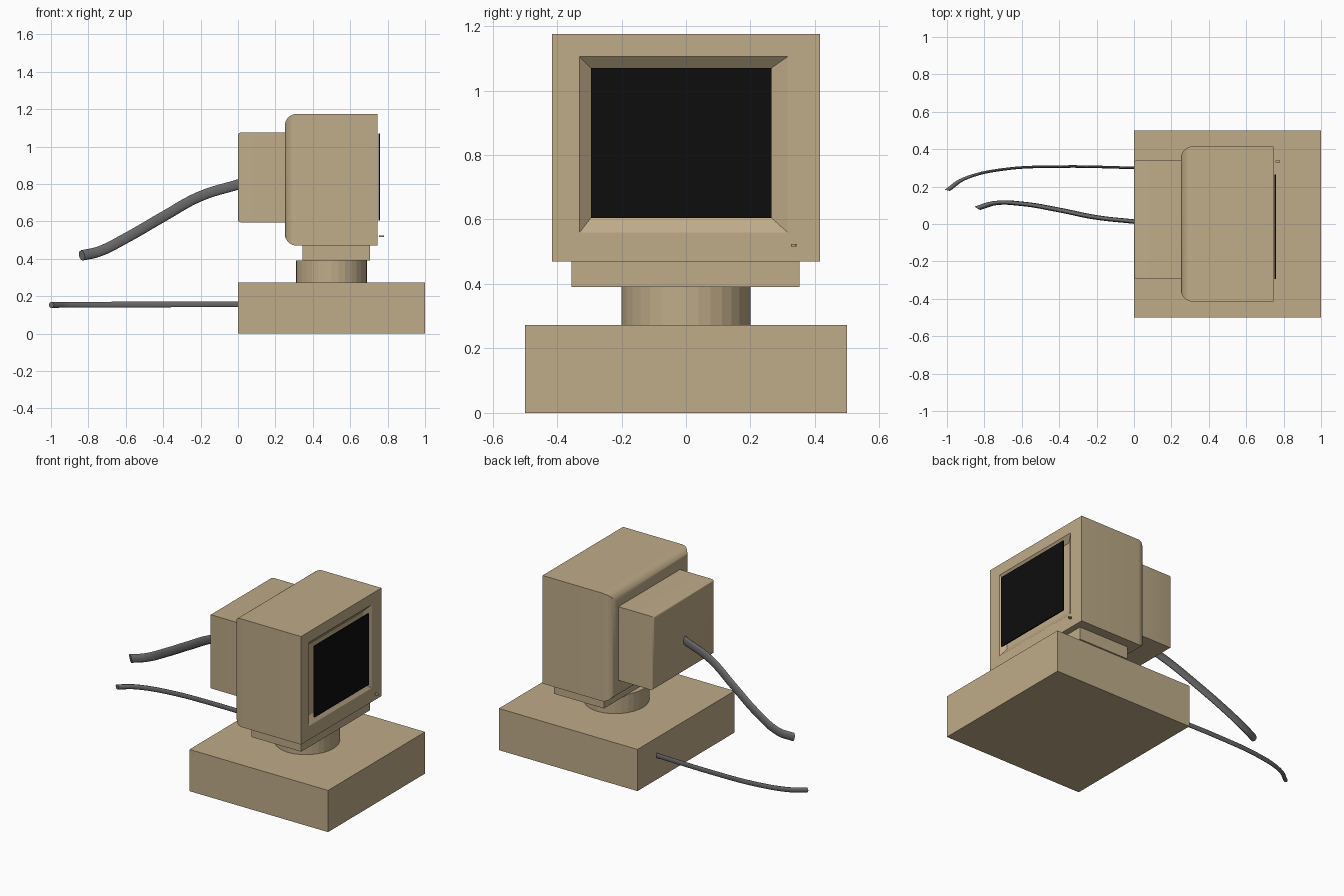
import bpy, bmesh
from mathutils import Vector

cube = bpy.data.objects.get("Cube")
if cube:
    bpy.data.objects.remove(cube, do_unlink=True)


def material(name, rgb):
    m = bpy.data.materials.new(name)
    m.use_nodes = True
    m.diffuse_color = (*rgb, 1)
    m.node_tree.nodes["Principled BSDF"].inputs["Base Color"].default_value = (*rgb, 1)
    return m


beige = material("beige plastic", (0.52, 0.41, 0.25))
black = material("black glass", (0.004, 0.004, 0.004))
grey = material("grey rubber", (0.14, 0.14, 0.14))


def finish(name, bm, mat):
    bmesh.ops.recalc_face_normals(bm, faces=bm.faces)
    mesh = bpy.data.meshes.new(name)
    bm.to_mesh(mesh)
    bm.free()
    ob = bpy.data.objects.new(name, mesh)
    ob.data.materials.append(mat)
    bpy.context.collection.objects.link(ob)
    return ob


def box_mesh(x, y, z, back_round=0, segments=1):
    """Box from ranges, optionally rounding the four edges of its -x face."""
    bm = bmesh.new()
    bmesh.ops.create_cube(bm, size=1)
    for v in bm.verts:
        v.co = [r[0] if c < 0 else r[1] for c, r in zip(v.co, (x, y, z))]
    if back_round:
        edges = [e for e in bm.edges if all(abs(v.co.x - x[0]) < 1e-5 for v in e.verts)]
        bmesh.ops.bevel(bm, geom=edges, offset=back_round, segments=segments,
                        profile=0.5, affect='EDGES')
    return bm


def box(name, x, y, z, mat=beige, **kw):
    return finish(name, box_mesh(x, y, z, **kw), mat)


def smooth(ob, angle=0.7):
    bpy.ops.object.select_all(action='DESELECT')
    ob.select_set(True)
    bpy.context.view_layer.objects.active = ob
    bpy.ops.object.shade_smooth_by_angle(angle=angle)


def cylinder(name, centre, radii, height, sides):
    bm = bmesh.new()
    bmesh.ops.create_cone(bm, cap_ends=True, segments=sides, radius1=1, radius2=1, depth=height)
    for v in bm.verts:
        v.co = Vector((v.co.x * radii[0], v.co.y * radii[1], v.co.z)) + Vector(centre)
    return finish(name, bm, beige)


# Computer case and swivel stand
box("computer_case", (0, 1), (-0.5, 0.5), (0, 0.272))
cylinder("swivel_stand", (0.5, 0, 0.331), (0.19, 0.2), 0.122, 32)
box("stand_plate", (0.345, 0.705), (-0.355, 0.352), (0.39, 0.48))

# Monitor shell with a sloped screen recess in its front
bm = box_mesh((0.25, 0.745), (-0.415, 0.415), (0.47, 1.175), back_round=0.065, segments=8)
bm.normal_update()
front = max(bm.faces, key=lambda f: f.calc_center_median().x)
recess = (((-0.33, 0.315), (0.56, 1.105), 0.745),
          ((-0.295, 0.265), (0.605, 1.07), 0.715))
for ys, zs, depth in recess:
    bmesh.ops.inset_region(bm, faces=[front], thickness=0.03)
    mid = front.calc_center_median()
    for v in front.verts:
        v.co = (depth, ys[v.co.y > mid.y], zs[v.co.z > mid.z])
smooth(finish("monitor_shell", bm, beige), 0.5)

smooth(box("monitor_back", (0, 0.26), (-0.295, 0.34), (0.595, 1.075),
           back_round=0.015, segments=3))
box("screen", (0.752, 0.76), (-0.295, 0.265), (0.605, 1.07), black)
cylinder("power_button", (0.768, 0.334, 0.52), (0.013, 0.009), 0.009, 16)


def cable(name, points, radius, flatten):
    """Round cable along a smooth path, narrowed in y by the object scale."""
    cu = bpy.data.curves.new(name, 'CURVE')
    cu.dimensions = '3D'
    cu.resolution_u = 6
    cu.bevel_depth = radius
    cu.bevel_resolution = 3
    cu.use_fill_caps = True
    sp = cu.splines.new('BEZIER')
    sp.bezier_points.add(len(points) - 1)
    for bp, (x, y, z) in zip(sp.bezier_points, points):
        bp.co = (x, y / flatten, z)
        bp.handle_left_type = bp.handle_right_type = 'AUTO'
    cu.materials.append(grey)
    ob = bpy.data.objects.new(name, cu)
    ob.scale.y = flatten
    bpy.context.collection.objects.link(ob)


# Cables leaving the rear
cable("monitor_cable", [(0.01, 0.012, 0.8), (-0.2, 0.035, 0.735), (-0.4, 0.075, 0.625),
                        (-0.6, 0.108, 0.51), (-0.74, 0.112, 0.44), (-0.835, 0.085, 0.418)],
      0.028, 0.42)
cable("power_cable", [(0.01, 0.3, 0.157), (-0.4, 0.307, 0.156), (-0.7, 0.292, 0.155),
                      (-0.9, 0.245, 0.154), (-0.998, 0.18, 0.153)],
      0.016, 0.42)
